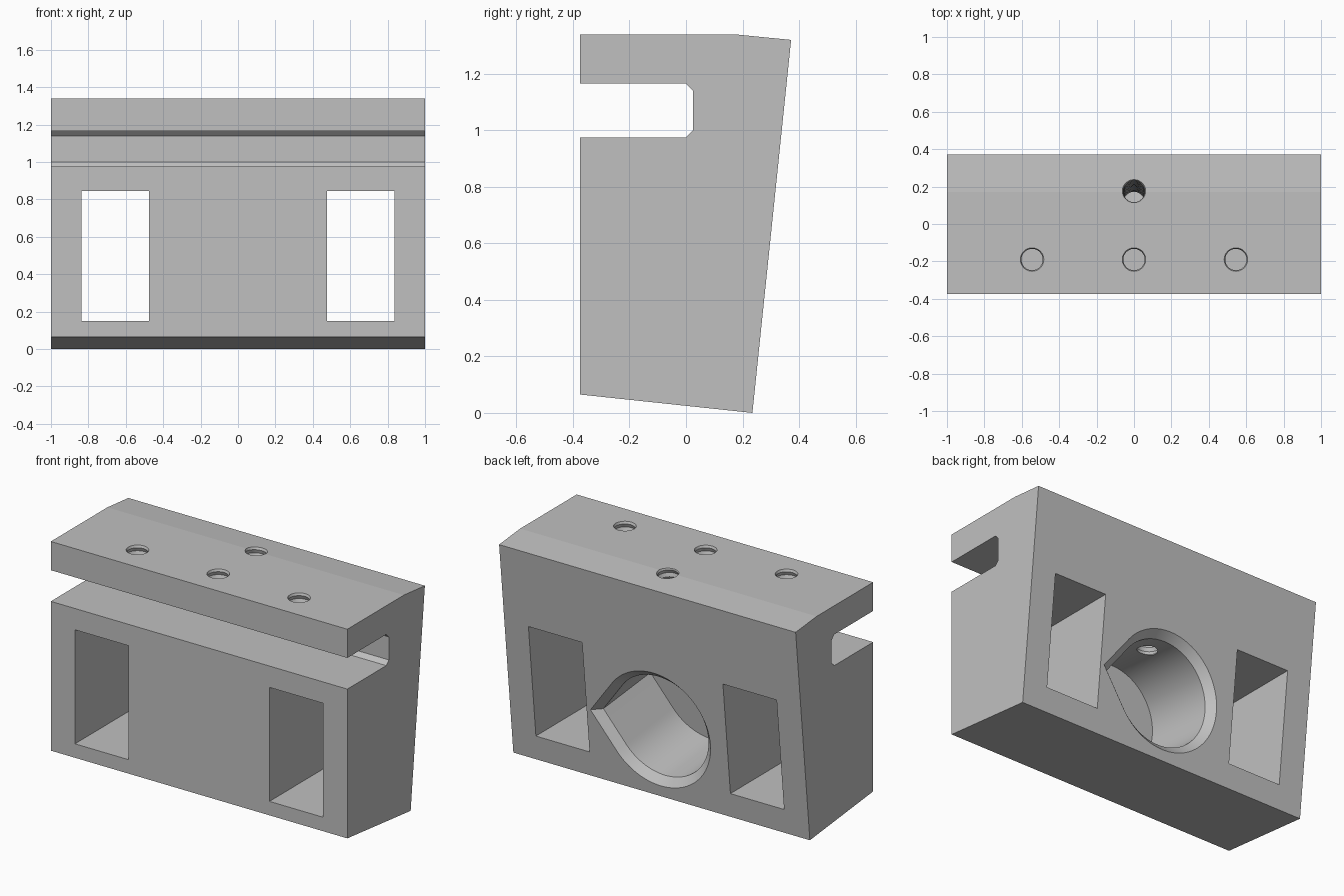
import bpy, bmesh, math
from mathutils import Matrix, Vector

if "Cube" in bpy.data.objects:
    bpy.data.objects.remove(bpy.data.objects["Cube"], do_unlink=True)

grey = bpy.data.materials.new("plain_grey")
grey.use_nodes = True
colour = (0.53, 0.53, 0.53, 1)
grey.diffuse_color = colour
grey.node_tree.nodes["Principled BSDF"].inputs["Base Color"].default_value = colour


def frame(x, y, z, origin):
    """Matrix from three axes and an origin."""
    m = Matrix((x, y, z)).transposed().to_4x4()
    m.translation = Vector(origin)
    return m


def loft(name, profile, rings, matrix):
    """Solid through scaled copies of a 2D profile; rings are (height, scale)."""
    bm = bmesh.new()
    loops = [[bm.verts.new(matrix @ Vector((a * s, b * s, h))) for a, b in profile]
             for h, s in rings]
    n = len(profile)
    for low, high in zip(loops, loops[1:]):
        for i in range(n):
            j = (i + 1) % n
            bm.faces.new((low[i], low[j], high[j], high[i]))
    bm.faces.new(loops[0][::-1])
    bm.faces.new(loops[-1])
    bmesh.ops.recalc_face_normals(bm, faces=bm.faces)
    mesh = bpy.data.meshes.new(name)
    bm.to_mesh(mesh)
    bm.free()
    mesh.materials.append(grey)
    obj = bpy.data.objects.new(name, mesh)
    bpy.context.scene.collection.objects.link(obj)
    return obj


def cut(target, cutter):
    """Subtract the cutter, bake the result and delete the cutter."""
    cutter.hide_render = True
    mod = target.modifiers.new("cut", 'BOOLEAN')
    mod.operation, mod.solver, mod.object = 'DIFFERENCE', 'EXACT', cutter
    bpy.context.view_layer.update()
    graph = bpy.context.evaluated_depsgraph_get()
    baked = bpy.data.meshes.new_from_object(target.evaluated_get(graph))
    target.modifiers.clear()
    target.data = baked
    bpy.data.objects.remove(cutter, do_unlink=True)


def arc(start, end, steps):
    return [(math.cos(start + (end - start) * i / steps),
             math.sin(start + (end - start) * i / steps)) for i in range(steps + 1)]


X, Y, Z = Vector((1, 0, 0)), Vector((0, 1, 0)), Vector((0, 0, 1))
slope = Vector((0, 0.137, 1.32)).normalized()   # direction up the leaning back

# Body: side profile with the front slot, extruded across the width
side = [(-0.375, 0.065), (0.235, 0), (0.372, 1.32), (0.17, 1.34), (-0.375, 1.34),
        (-0.375, 1.165), (0, 1.165), (0.025, 1.14), (0.025, 1), (0, 0.975), (-0.375, 0.975)]
body = loft("clamp_block", side, [(-1, 1), (1, 1)], frame(Y, Z, X, (0, 0, 0)))

# Rectangular openings straight through, one each side
for s in (-1, 1):
    window = [(s * 0.475, 0.15), (s * 0.837, 0.15), (s * 0.837, 0.845), (s * 0.475, 0.845)]
    cut(body, loft("window_cutter", window, [(-1, 1), (1, 1)], frame(X, Z, -Y, (0, 0, 0))))

# Blind teardrop bore, square to the back, with a chamfered mouth
radius, tip = 0.36, 0.449
a = math.acos(radius / tip)
teardrop = [(tip, 0)] + [(radius * c, radius * d) for c, d in arc(a, math.tau - a, 80)]
bore = frame(X, slope, X.cross(slope), (0, 0.279, 0.425))
cut(body, loft("bore_cutter", teardrop, [(-0.02, 1.055), (0.045, 0.875), (0.5, 0.875)], bore))

# Threaded holes: three into the slot, one leaning down into the bore
circle = arc(0, math.tau, 80)[:-1]


def thread(length, matrix):
    half = 0.022
    rings = [(0.03 - i * half, 0.066 if i % 2 else 0.057) for i in range(int(length / half) + 1)]
    cut(body, loft("thread_cutter", circle, rings, matrix))


for x in (-0.545, 0, 0.545):
    thread(0.27, Matrix.Translation((x, -0.19, 1.34)))
thread(0.72, frame(X, slope.cross(X), slope, (0, 0.175, 1.34)))

# Smooth the curved walls only
bpy.ops.object.select_all(action='DESELECT')
body.select_set(True)
bpy.context.view_layer.objects.active = body
bpy.ops.object.shade_smooth_by_angle(angle=math.radians(5))
